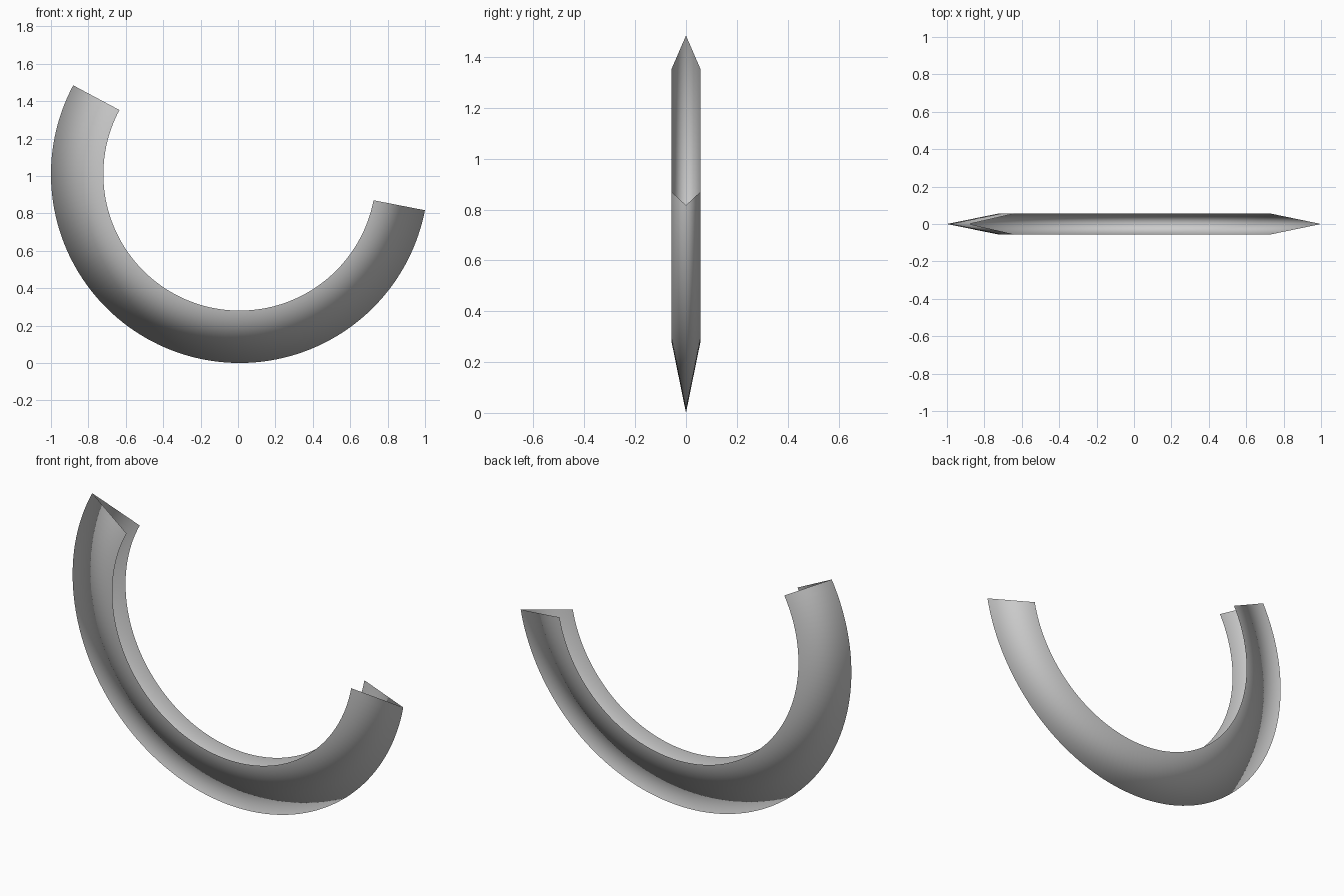
import bpy
import bmesh
import math
from mathutils import Matrix, Vector

cube = bpy.data.objects.get("Cube")
if cube:
    bpy.data.objects.remove(cube, do_unlink=True)

OUTER_R = 1.009
INNER_R = 0.729
HALF_WIDTH = 0.057
START, END = math.radians(-208.1), math.radians(-11)
CENTRE = Vector((0.009, 0, OUTER_R))

# Grey material
grey = bpy.data.materials.new("plain_grey")
grey.use_nodes = True
colour = (0.6, 0.6, 0.6, 1)
grey.diffuse_color = colour
bsdf = grey.node_tree.nodes["Principled BSDF"]
bsdf.inputs["Base Color"].default_value = colour

# Open V profile, its ridge on the outer rim, swept along the arc
bm = bmesh.new()
profile = [(INNER_R, -HALF_WIDTH), (OUTER_R, 0), (INNER_R, HALF_WIDTH)]
verts = [bm.verts.new((r, y, 0)) for r, y in profile]
edges = [bm.edges.new(pair) for pair in zip(verts, verts[1:])]
bmesh.ops.rotate(bm, verts=verts, cent=(0, 0, 0),
                 matrix=Matrix.Rotation(-START, 3, "Y"))
bmesh.ops.spin(bm, geom=verts + edges, cent=(0, 0, 0), axis=(0, 1, 0),
               angle=START - END, steps=96)
bmesh.ops.translate(bm, verts=bm.verts, vec=CENTRE)

# Turn every face away from the channel's inside
bm.normal_update()
for face in bm.faces:
    if face.normal.y * face.calc_center_median().y < 0:
        face.normal_flip()
    face.smooth = True

mesh = bpy.data.meshes.new("curved_channel")
bm.to_mesh(mesh)
bm.free()
mesh.materials.append(grey)
channel = bpy.data.objects.new("curved_channel", mesh)
bpy.context.collection.objects.link(channel)
